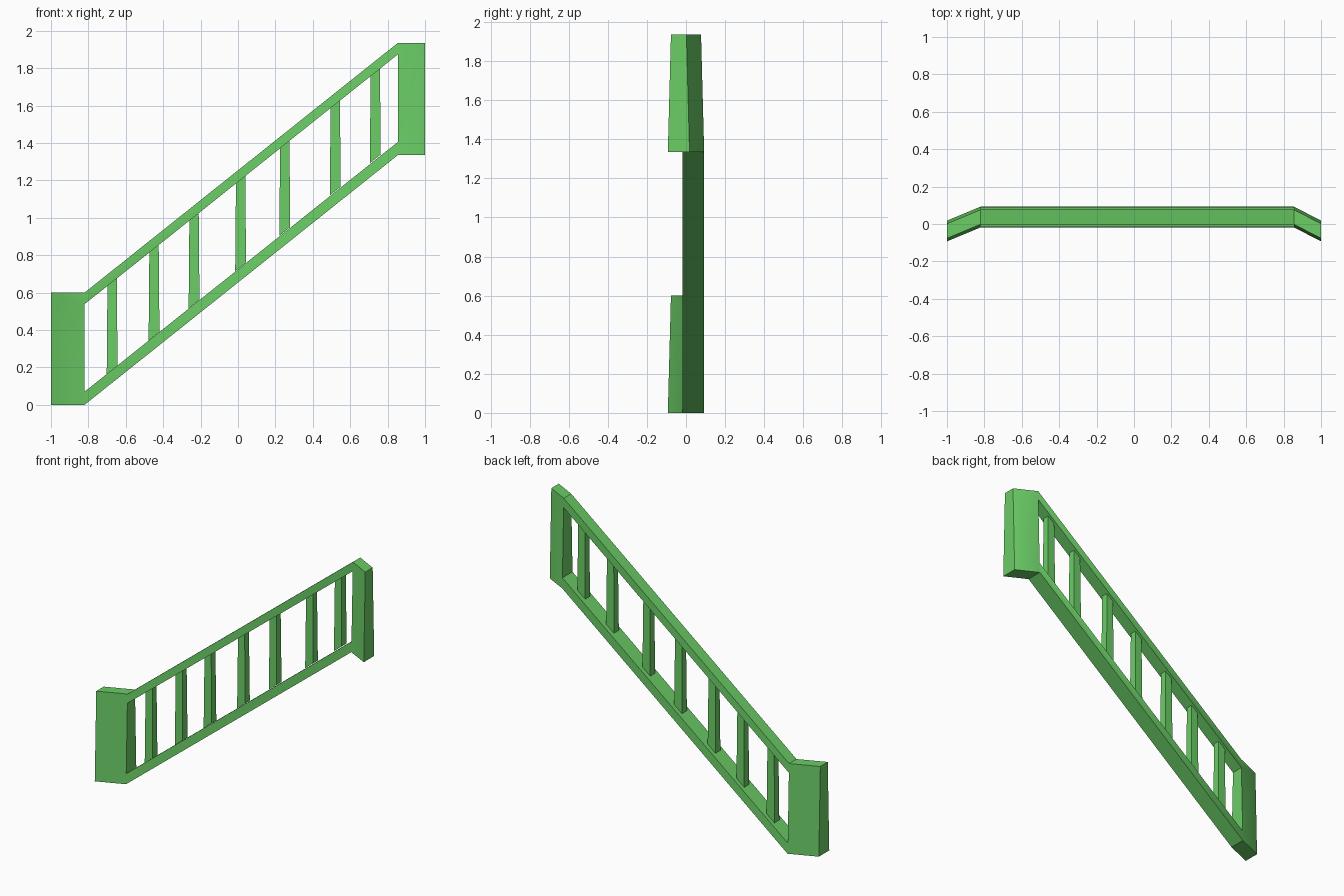
import bpy, bmesh, math

cube = bpy.data.objects.get("Cube")
if cube:
    bpy.data.objects.remove(cube, do_unlink=True)

green = bpy.data.materials.new("leaf_green")
green.use_nodes = True
colour = (0.147, 0.61, 0.133, 1)
green.diffuse_color = colour
green.node_tree.nodes["Principled BSDF"].inputs["Base Color"].default_value = colour

HEIGHT, LOW_X, HIGH_X, RISE = 0.6, -0.82, 0.855, 1.335
LOWER, UPPER = 0.117, 0.897      # rail edges as fractions of the height
SLOPE = RISE / (HIGH_X - LOW_X)


def make_object(name, bm):
    bmesh.ops.recalc_face_normals(bm, faces=bm.faces[:])
    mesh = bpy.data.meshes.new(name)
    bm.to_mesh(mesh)
    bm.free()
    mesh.materials.append(green)
    obj = bpy.data.objects.new(name, mesh)
    bpy.context.collection.objects.link(obj)
    return obj


def column(bm, x, z, shift, levels):
    """Front and back vertices of an upright section that narrows upwards."""
    front = [bm.verts.new((x, shift - 0.018 + 0.016 * t, z + HEIGHT * t)) for t in levels]
    back = [bm.verts.new((x, shift + 0.093 - 0.016 * t, z + HEIGHT * t)) for t in levels]
    return front, back


# Frame: two sloping rails joined to angled end panels
bm = bmesh.new()
rails = (0, LOWER, UPPER, 1)
low_end = column(bm, -1, 0, -0.075, (0, 1))
low = column(bm, LOW_X, 0, 0, rails)
high = column(bm, HIGH_X, RISE, 0, rails)
high_end = column(bm, 1, RISE, -0.075, (0, 1))

for end, inner in ((low_end, low), (high_end, high)):
    for side in (0, 1):
        bm.faces.new(end[side] + inner[side][::-1])
    bm.faces.new(end[0] + end[1][::-1])
    for i in (0, -1):
        bm.faces.new((end[0][i], inner[0][i], inner[1][i], end[1][i]))
    # Upright side of the opening
    bm.faces.new((inner[0][1], inner[0][2], inner[1][2], inner[1][1]))

for a, b in ((0, 1), (2, 3)):
    for side in (0, 1):
        bm.faces.new((low[side][a], high[side][a], high[side][b], low[side][b]))
    for i in (a, b):
        bm.faces.new((low[0][i], high[0][i], high[1][i], low[1][i]))

frame = make_object("railing_frame", bm)
bpy.ops.object.select_all(action='DESELECT')
frame.select_set(True)
bpy.context.view_layer.objects.active = frame
bpy.ops.object.shade_smooth_by_angle(angle=math.radians(30))

# Balusters: slightly tapered bars cut to the slope of the rails
for n, x in enumerate((-0.673, -0.449, -0.235, 0.014, 0.25, 0.52, 0.734)):
    bm = bmesh.new()
    rings = []
    for level, half, gap in ((LOWER, 0.029, 0.001 * n), (UPPER, 0.025, 0)):
        ring = []
        for sx, sy in ((-1, -1), (1, -1), (1, 1), (-1, 1)):
            px = x + sx * half
            pz = (px - LOW_X) * SLOPE + HEIGHT * level + gap
            ring.append(bm.verts.new((px, 0.038 + sy * half * 0.9, pz)))
        rings.append(ring)
        bm.faces.new(ring)
    for i in range(4):
        j = (i + 1) % 4
        bm.faces.new((rings[0][i], rings[0][j], rings[1][j], rings[1][i]))
    make_object(f"baluster_{n + 1}", bm)
